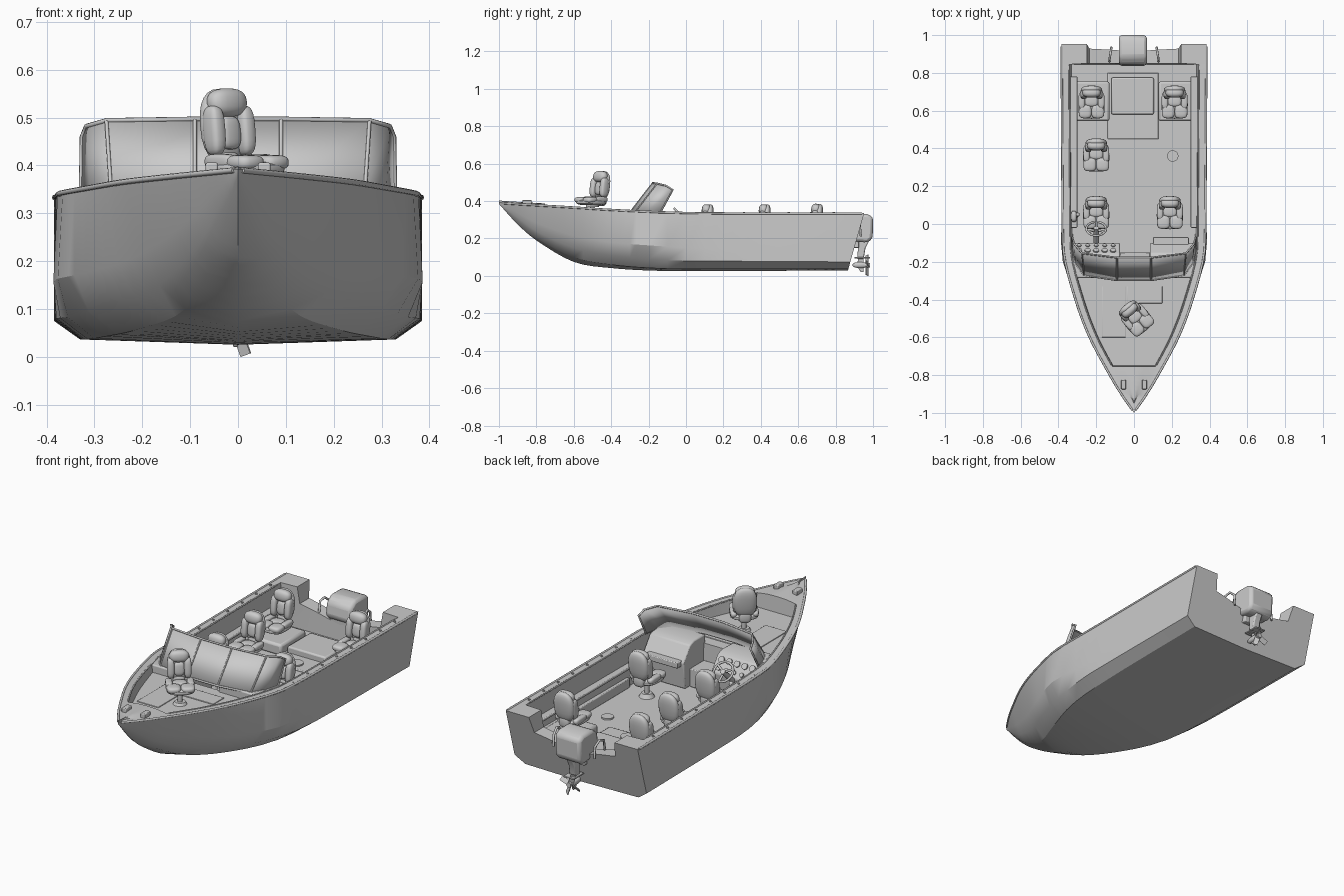
import bpy, bmesh, math
from mathutils import Vector, Matrix, Euler

if "Cube" in bpy.data.objects:
    bpy.data.objects.remove(bpy.data.objects["Cube"])


def finish(bm, name, bevel=0, angle=32):
    bmesh.ops.recalc_face_normals(bm, faces=bm.faces[:])
    me = bpy.data.meshes.new(name)
    bm.to_mesh(me)
    bm.free()
    ob = bpy.data.objects.new(name, me)
    bpy.context.collection.objects.link(ob)
    if bevel:
        m = ob.modifiers.new("bevel", 'BEVEL')
        m.width, m.segments, m.limit_method = bevel, 2, 'ANGLE'
    bpy.ops.object.select_all(action='DESELECT')
    bpy.context.view_layer.objects.active = ob
    ob.select_set(True)
    bpy.ops.object.shade_smooth_by_angle(angle=math.radians(angle))
    return ob


def box(name, x0, x1, y0, y1, z0, z1, bevel=0.004):
    bm = bmesh.new()
    M = Matrix.Translation(((x0 + x1) / 2, (y0 + y1) / 2, (z0 + z1) / 2))
    bmesh.ops.create_cube(bm, size=1, matrix=M @ Matrix.Diagonal((x1 - x0, y1 - y0, z1 - z0, 1)))
    return finish(bm, name, bevel)


def extrude_x(name, prof, x0, x1, bevel=0.006):
    bm = bmesh.new()
    f = bm.faces.new([bm.verts.new((x0, y, z)) for y, z in prof])
    r = bmesh.ops.extrude_face_region(bm, geom=[f])
    bmesh.ops.translate(bm, vec=(x1 - x0, 0, 0), verts=[v for v in r['geom'] if isinstance(v, bmesh.types.BMVert)])
    return finish(bm, name, bevel)


def tube(name, pts, r, cyclic=False):
    cu = bpy.data.curves.new(name, 'CURVE')
    cu.dimensions, cu.bevel_depth, cu.bevel_resolution, cu.use_fill_caps = '3D', r, 2, True
    sp = cu.splines.new('POLY')
    sp.points.add(len(pts) - 1)
    for p, c in zip(sp.points, pts):
        p.co = (*c, 1)
    sp.use_cyclic_u = cyclic
    ob = bpy.data.objects.new(name, cu)
    bpy.context.collection.objects.link(ob)
    return ob


def cyl(bm, c, r, h, rot=(0, 0, 0), r2=None, n=20):
    M = Matrix.Translation(c) @ Euler(rot).to_matrix().to_4x4()
    bmesh.ops.create_cone(bm, cap_ends=True, segments=n, radius1=r, radius2=r if r2 is None else r2, depth=h, matrix=M)


def blob(bm, c, half, rx=0, e=0.65):
    # rounded cushion: sphere squared off by a power
    vs = bmesh.ops.create_uvsphere(bm, u_segments=20, v_segments=12, radius=1)['verts']
    M = Matrix.Translation(c) @ Matrix.Rotation(rx, 4, 'X')
    for v in vs:
        v.co = M @ Vector([math.copysign(abs(a) ** e, a) * h for a, h in zip(v.co, half)])


# hull stations: y, keel z, bottom x z, chine x z, knuckle x z, gunwale x z
ST = [(-1.0, .385, 0, .386, 0, .388, 0, .39, 0, .393),
      (-.9, .275, .025, .29, .04, .312, .053, .337, .07, .386),
      (-.8, .19, .05, .205, .08, .24, .103, .285, .13, .38),
      (-.6, .075, .11, .10, .165, .15, .20, .215, .237, .368),
      (-.4, .042, .20, .06, .265, .11, .30, .18, .312, .355),
      (-.15, .027, .29, .04, .345, .085, .388, .16, .375, .343),
      (.1, .025, .32, .036, .38, .08, .384, .145, .38, .337),
      (.87, .03, .33, .036, .385, .075, .385, .15, .385, .335)]


def station(y):
    i = max(k for k in range(len(ST) - 1) if ST[k][0] <= y or k == 0)
    a, b = ST[i], ST[i + 1]
    p, n = ST[max(i - 1, 0)], ST[min(i + 2, len(ST) - 1)]
    h = b[0] - a[0]
    t = (y - a[0]) / h
    out = []
    for k in range(1, 10):
        s = (b[k] - a[k]) / h
        ma = s if p is a else min((b[k] - p[k]) / (b[0] - p[0]), 3 * s, key=abs) if s else 0
        mb = s if n is b else min((n[k] - a[k]) / (n[0] - a[0]), 3 * s, key=abs) if s else 0
        out.append(a[k] * (2*t**3 - 3*t*t + 1) + b[k] * (3*t*t - 2*t**3) + h * (ma * (t**3 - 2*t*t + t) + mb * (t**3 - t*t)))
    return out


def ring(y, mode):
    k, bx, bz, cx, cz, nx, nz, gx, gz = station(min(y, .87))
    ix = max(gx - .042, 0)
    inner = {'fore': [(ix, gz), (ix, gz), (ix * .5, gz + .008), (0, gz + .01)],
             'deck': [(ix, gz), (ix - .006, .305), (ix * .5, .305), (0, .305)],
             'cockpit': [(ix, gz), (ix - .012, .12), (ix * .5, .12), (0, .12)],
             'well': [(.25, gz), (.235, .25), (.15, .235), (0, .2)]}[mode]
    half = [(0, k), (bx, bz), (cx, cz), (nx, nz), (gx, gz)] + inner
    full = half + [(-x, z) for x, z in half[-2:0:-1]]
    return [(x, y + (.283 * (z - .03) if y >= .865 else 0), z) for x, z in full]


# hull shell: outer skin, gunwale, decks and cockpit in one loft
rows = [(-1 + .025 * i, 'fore') for i in range(10)] + [(-.755, 'fore'), (-.75, 'deck')]
rows += [(-.7 + .05 * i, 'deck') for i in range(9)] + [(-.27, 'deck'), (-.265, 'cockpit')]
rows += [(-.2 + .1 * i, 'cockpit') for i in range(11)] + [(.845, 'cockpit'), (.85, 'well'), (.866, 'well')]
bm = bmesh.new()
rings = [[bm.verts.new(p) for p in ring(y, m)] for y, m in rows]
for a, b in zip(rings, rings[1:]):
    for i in range(len(a)):
        j = (i + 1) % len(a)
        bm.faces.new((a[i], a[j], b[j], b[i]))
bm.faces.new(rings[-1])
bmesh.ops.remove_doubles(bm, verts=bm.verts[:], dist=1e-5)
finish(bm, "hull", angle=28)

# gunwale trim, deck fittings and cockpit side lockers
ys = [-.985 + .06 * i for i in range(32)] + [.94]
for s in (-1, 1):
    g = [(y, station(min(y, .87))) for y in ys]
    tube("gunwale_rail", [(s * (a[7] - .002), y, a[8] - .002) for y, a in g], .006)
    tube("inner_rail", [(s * (a[7] - .042), y, a[8]) for y, a in g if -.76 < y < .85], .004)
    box("bow_cleat", s * .055 - .013, s * .055 + .013, -.875, -.825, .38, .406)
    box("side_shelf", *sorted((s * .30, s * .345)), -.02, .78, .225, .24)
    box("side_locker", *sorted((s * .312, s * .345)), .02, .74, .12, .17)
    bm = bmesh.new()
    for i in range(8):
        y = -.05 + i * .12
        cyl(bm, (s * (station(min(y, .87))[7] - .022), y, .337), .006, .008, n=10)
    finish(bm, "gunwale_fittings")
    box("aft_seat_box", s * .225 - .095, s * .225 + .095, .545, .755, .115, .175, .012)
    tube("transom_grab_rail", [(s * .13, .86, .22), (s * .13, .87, .285), (s * .125, .90, .295), (s * .12, .93, .27), (s * .12, .935, .21)], .006)

# floor hatches and pedestal sockets
box("floor_hatch", -.14, .13, .45, .80, .11, .128)
box("rear_locker", -.12, .105, .58, .775, .12, .16, .008)
box("bow_hatch_left", -.17, -.045, -.60, -.33, .30, .309, .002)
box("bow_hatch_right", -.035, .15, -.42, -.33, .30, .309, .002)
bm = bmesh.new()
cyl(bm, (-.01, .5, .13), .035, .01)
cyl(bm, (.205, .36, .123), .03, .01)
finish(bm, "pedestal_sockets")

# consoles and centre step
dash = [(-.285, .12), (-.285, .345), (-.19, .348), (-.155, .335), (-.10, .26), (-.115, .12)]
extrude_x("helm_console", dash, -.325, -.075)
extrude_x("passenger_console", dash, .085, .32)
box("centre_step", -.075, .085, -.27, -.15, .12, .215)
box("passenger_tray", .10, .29, -.135, -.07, .24, .27)

# gauges on the sloped dash
bm = bmesh.new()
for i in range(5):
    for j, r in ((0, .016), (1, .011)):
        cyl(bm, (-.29 + .045 * i, -.141 + .026 * j, .318 - .036 * j), r, .012, (-math.radians(54), 0, 0), n=16)
finish(bm, "gauges")

# steering wheel
W = Matrix.Translation((-.2, -.025, .322)) @ Matrix.Rotation(-math.radians(46), 4, 'X')
tube("wheel_rim", [W @ Vector((.052 * math.cos(a * math.tau / 28), .052 * math.sin(a * math.tau / 28), 0)) for a in range(28)], .006, True)
for a in (90, 210, 330):
    a = math.radians(a)
    tube("wheel_spoke", [W @ Vector((0, 0, -.006)), W @ Vector((.05 * math.cos(a), .05 * math.sin(a), 0))], .006)
tube("wheel_column", [W @ Vector((0, 0, .006)), W @ Vector((0, 0, -.12))], .014)
tube("throttle_lever", [(-.325, .04, .25), (-.30, .04, .25), (-.298, .05, .31)], .006)
bm = bmesh.new()
blob(bm, (-.298, .05, .312), (.01, .01, .014))
blob(bm, (-.318, .04, .25), (.015, .03, .03))
finish(bm, "throttle_box")

# windshield
low = [(-.328, -.135, .342), (-.31, -.21, .344), (-.265, -.272, .342), (-.09, -.298, .342)]
top = [(-.326, -.07, .46), (-.317, -.105, .482), (-.275, -.155, .494), (-.09, -.178, .497)]
low += [(-x, y, z) for x, y, z in low[::-1]]
top += [(-x, y, z) for x, y, z in top[::-1]]
bm = bmesh.new()
L, T = [[bm.verts.new(p) for p in q] for q in (low, top)]
for i in range(7):
    bm.faces.new((L[i], L[i + 1], T[i + 1], T[i]))
finish(bm, "windshield_glass").modifiers.new("thick", 'SOLIDIFY').thickness = .004
tube("windshield_frame", low + top[::-1], .005, True)
for i in (2, 3, 4, 5):
    tube("windshield_post", [low[i], top[i]], .004)

# seats: one mesh, placed six times
bm = bmesh.new()
blob(bm, (0, -.008, .016), (.070, .075, .016))
for s in (-1, 1):
    blob(bm, (s * .034, -.045, .028), (.034, .036, .016))
    blob(bm, (s * .052, .012, .03), (.017, .045, .016))
    blob(bm, (s * .041, .047, .095), (.018, .024, .052), -.12)
blob(bm, (0, .012, .027), (.036, .03, .014))
blob(bm, (0, .068, .105), (.057, .022, .078), -.12, .8)
blob(bm, (0, .055, .153), (.048, .026, .03), -.12, .8)
blob(bm, (0, .048, .09), (.026, .016, .035), -.12)
blob(bm, (0, .06, .025), (.03, .02, .03))
cyl(bm, (0, 0, -.04), .012, .085)
cyl(bm, (0, 0, -.07), .038, .02, r2=.026)
cyl(bm, (0, 0, -.004), .035, .012)
seat = finish(bm, "seat", angle=40)
places = [(-.2, .055, .2, 0), (.19, .055, .2, 0), (-.2, .36, .2, 0), (-.225, .64, .203, 0), (.215, .64, .203, 0), (.012, -.50, .378, 40)]
for i, (x, y, z, a) in enumerate(places):
    ob = seat if i == 0 else seat.copy()
    if i:
        bpy.context.collection.objects.link(ob)
    ob.location, ob.rotation_euler = (x, y, z), (0, 0, math.radians(a))

# outboard engine
extrude_x("engine_cowl", [(.835, .235), (.845, .305), (.885, .333), (.965, .332), (1, .315), (.998, .2), (.97, .178), (.89, .185)], -.08, .068, .016)
extrude_x("engine_midsection", [(.90, .2), (.985, .2), (.96, .15), (.95, .09), (.915, .09), (.92, .15)], -.025, .015)
box("engine_bracket", -.055, .045, .85, .925, .15, .24)
box("cavitation_plate", -.035, .025, .90, .985, .092, .1, .002)
extrude_x("engine_skeg", [(.92, .095), (.95, .095), (.95, .02), (.935, .02), (.915, .05)], -.010, 0, .003)
bm = bmesh.new()
blob(bm, (-.005, .932, .058), (.016, .042, .016), e=.85)
finish(bm, "gearcase")
bm = bmesh.new()
for a in (20, 110, 200, 290):
    M = Matrix.Translation((-.003, .968, .057)) @ Matrix.Rotation(-math.radians(a), 4, 'Y') @ Matrix.Translation((.032, 0, 0)) @ Matrix.Rotation(.6, 4, 'X')
    bmesh.ops.create_cube(bm, size=1, matrix=M @ Matrix.Diagonal((.05, .004, .026, 1)))
cyl(bm, (-.003, .968, .057), .013, .03, (math.pi / 2, 0, 0), n=12)
finish(bm, "propeller")
